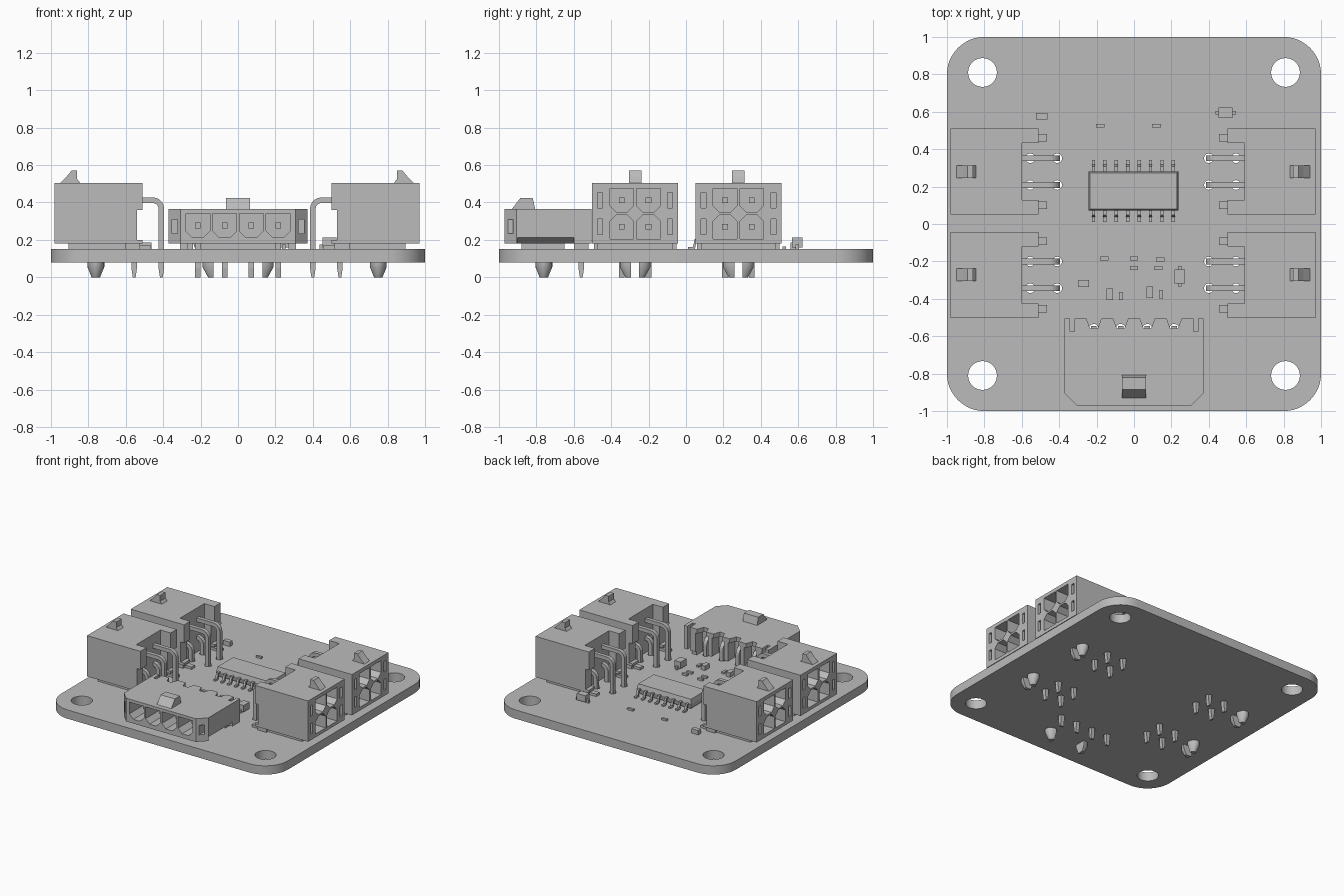
import bpy, bmesh, math
from mathutils import Matrix

if "Cube" in bpy.data.objects:
    bpy.data.objects.remove(bpy.data.objects["Cube"], do_unlink=True)

grey = bpy.data.materials.new("plain grey")
grey.use_nodes = True
grey.diffuse_color = (0.5, 0.5, 0.5, 1)
grey.node_tree.nodes["Principled BSDF"].inputs["Base Color"].default_value = (0.5, 0.5, 0.5, 1)


def loft(name, rings):
    """Solid through a list of equal-sized rings."""
    bm = bmesh.new()
    loops = [[bm.verts.new(p) for p in ring] for ring in rings]
    n = len(loops[0])
    for a, b in zip(loops, loops[1:]):
        for i in range(n):
            bm.faces.new((a[i], a[(i + 1) % n], b[(i + 1) % n], b[i]))
    bm.faces.new(loops[0])
    bm.faces.new(loops[-1])
    bmesh.ops.recalc_face_normals(bm, faces=bm.faces)
    mesh = bpy.data.meshes.new(name)
    bm.to_mesh(mesh)
    bm.free()
    mesh.materials.append(grey)
    obj = bpy.data.objects.new(name, mesh)
    bpy.context.collection.objects.link(obj)
    return obj


def prism(name, pts, axis, lo, hi):
    put = {"x": lambda p, t: (t, p[0], p[1]),
           "y": lambda p, t: (p[0], t, p[1]),
           "z": lambda p, t: (p[0], p[1], t)}[axis]
    return loft(name, [[put(p, t) for p in pts] for t in (lo, hi)])


def box(name, x0, x1, y0, y1, z0, z1):
    return prism(name, [(x0, y0), (x1, y0), (x1, y1), (x0, y1)], "z", z0, z1)


def arc(cx, cy, r, a0, a1, n):
    angles = [math.radians(a0 + (a1 - a0) * i / n) for i in range(n + 1)]
    return [(cx + r * math.cos(a), cy + r * math.sin(a)) for a in angles]


def disc(name, x, y, r, n):
    return prism(name, arc(x, y, r, 0, 360, n)[:-1], "z", -0.1, 0.3)


def cut(obj, cutters):
    """Subtract every cutter and keep the plain result."""
    for c in cutters:
        c.hide_render = True
        mod = obj.modifiers.new("cut", "BOOLEAN")
        mod.object, mod.operation, mod.solver = c, "DIFFERENCE", "EXACT"
    bpy.context.view_layer.update()
    result = obj.evaluated_get(bpy.context.evaluated_depsgraph_get())
    mesh = bpy.data.meshes.new_from_object(result)
    obj.modifiers.clear()
    obj.data = mesh
    for c in cutters:
        bpy.data.objects.remove(c, do_unlink=True)


def smooth(obj):
    obj.data.shade_smooth()
    obj.data.set_sharp_from_angle(angle=math.radians(30))


def cavity(y, z, flip):
    """Square socket with two cut corners."""
    h, c = 0.064, 0.035
    pts = [(-h, h), (h, h), (h, c - h), (h - c, -h), (c - h, -h), (-h, c - h)]
    return prism("socket_cutter", [(y + a, z + b * flip) for a, b in pts], "x", 0.63, 1.1)


def bent_pin(name, y, z, bend):
    """Contact pin: along the socket, round the bend and down through the board."""
    t, r = 0.015, 0.045
    cx, cz = bend + r, z - r
    pts = [(0.87, z + t)] + arc(cx, cz, r + t, 90, 180, 5)
    pts += [(bend - t, 0.05), (bend - t / 2, 0), (bend + t / 2, 0), (bend + t, 0.05)]
    pts += arc(cx, cz, r - t, 180, 90, 5) + [(0.87, z - t)]
    return prism(name, pts, "y", y - t, y + t)


def half_peg(name, x, y, side):
    """D-shaped half of a split snap peg with a barb."""
    outline = arc(0, 0, 1, 0, 180, 12)
    rings = [[(x + a * 0.045 * s, y + side * b * 0.06 * s, z) for a, b in outline]
             for z, s in ((0.18, 0.7), (0.09, 0.75), (0.08, 1), (0.055, 1), (0, 0.5))]
    obj = loft(name, rings)
    smooth(obj)
    return obj


PITCH = 0.0715

# Side connector, built facing +x
side_body = box("side_connector_body", 0.505, 0.975, -0.23, 0.23, 0.18, 0.505)
cutters = [box("recess_cutter", 0.4, 0.595, -0.153, 0.153, 0.1, 0.6),
           box("back_step_cutter", 0.4, 0.535, -0.3, 0.3, 0.2, 0.36)]
for s in (-1, 1):
    for z, flip in ((0.27, -1), (0.412, 1)):
        cutters.append(cavity(s * PITCH, z, flip))
        cutters.append(box("slot_cutter", 0.85, 1.1, s * 0.187 - 0.013, s * 0.187 + 0.013, z - 0.042, z + 0.042))
cut(side_body, cutters)
side_parts = [side_body,
              box("side_connector_base", 0.6, 0.9, -0.2, 0.2, 0.15, 0.181),
              prism("side_connector_latch",
                    [(0.835, 0.5), (0.855, 0.525), (0.855, 0.57), (0.885, 0.57), (0.91, 0.54), (0.95, 0.5)],
                    "y", -0.033, 0.033)]
for s in (-1, 1):
    side_parts += [box("side_connector_foot", 0.46, 0.54, s * 0.18 - 0.02, s * 0.18 + 0.02, 0.15, 0.17),
                   box("side_connector_leg", 0.52, 0.6, s * 0.2 - 0.02, s * 0.2 + 0.02, 0.15, 0.185),
                   half_peg("side_connector_peg", 0.755, s * 0.022, s),
                   bent_pin("upper_pin", s * PITCH, 0.412, 0.405),
                   bent_pin("lower_pin", s * PITCH, 0.27, 0.55)]

# Front connector, built facing +x and turned later
front_body = prism("front_connector_body",
                   [(0.505, -0.372), (0.905, -0.372), (0.97, -0.307), (0.97, 0.307), (0.905, 0.372), (0.505, 0.372)],
                   "z", 0.18, 0.365)
cutters = []
columns = [PITCH * k for k in (-3, -1, 1, 3)]
for y in columns:
    cutters += [cavity(y, 0.277, 1),
                box("bay_cutter", 0.4, 0.595, y - 0.055, y + 0.055, 0.1, 0.33),
                prism("notch_cutter", [(0.45, y - 0.06), (0.56, y - 0.02), (0.56, y + 0.02), (0.45, y + 0.06)],
                      "z", 0.3, 0.5)]
for s in (-1, 1):
    cutters += [box("rear_slot_cutter", 0.4, 0.575, s * 0.33 - 0.012, s * 0.33 + 0.012, 0.1, 0.5),
                box("side_slot_cutter", 0.87, 1.1, s * 0.338 - 0.014, s * 0.338 + 0.014, 0.235, 0.31),
                prism("undercut_cutter", [(s * 0.4, 0.235), (s * 0.4, 0.1), (s * 0.29, 0.1), (s * 0.33, 0.178)],
                      "x", 0.6, 0.9)]
cut(front_body, cutters)
front_parts = [front_body,
               prism("front_connector_latch",
                     [(0.805, 0.36), (0.82, 0.425), (0.885, 0.425), (0.935, 0.36)], "y", -0.063, 0.063)]
for s in (-1, 1):
    front_parts += [box("front_connector_foot", 0.52, 0.6, s * 0.29 - 0.02, s * 0.29 + 0.02, 0.15, 0.2),
                    half_peg("front_connector_peg", 0.76, s * 0.13, s)]
front_parts.append(box("front_connector_base", 0.65, 0.88, -0.2, 0.2, 0.15, 0.181))
front_parts += [bent_pin("front_pin", y, 0.277, 0.56) for y in columns]

# Place the connectors and note where their pins pass the board
drills = []


def place(parts, matrices, holes):
    for m in matrices:
        for part in parts:
            obj = part if m is matrices[0] else part.copy()
            if obj is not part:
                bpy.context.collection.objects.link(obj)
            obj.matrix_world = m
        drills.extend((m @ Matrix.Translation((x, y, 0))).translation for x, y in holes)


place(side_parts,
      [Matrix.Translation((-0.005, y, 0)) @ Matrix.Rotation(a, 4, "Z") for y in (0.28, -0.272) for a in (0, math.pi)],
      [(x, s * PITCH) for x in (0.405, 0.55) for s in (-1, 1)])
place(front_parts, [Matrix.Rotation(-math.pi / 2, 4, "Z")], [(0.56, y) for y in columns])

# Circuit board with mounting holes and drilled pin holes
outline = []
for k, (sx, sy) in enumerate(((1, 1), (-1, 1), (-1, -1), (1, -1))):
    outline += arc(sx * 0.8, sy * 0.8, 0.2, 90 * k, 90 * k + 90, 12)
board = prism("board", outline, "z", 0.08, 0.15)
cut(board, [disc("hole_cutter", x, y, 0.077, 32) for x in (-0.81, 0.81) for y in (-0.81, 0.81)]
    + [disc("drill_cutter", p.x, p.y, 0.026, 12) for p in drills])
smooth(board)

# Chip with gull-wing leads
CX, CY = -0.003, 0.177
chip_rings = [[(CX + a * w, CY + b * d, z) for a, b in ((-1, -1), (1, -1), (1, 1), (-1, 1))]
              for z, w, d in ((0.16, 0.23, 0.097), (0.2, 0.24, 0.105), (0.235, 0.232, 0.097))]
loft("chip_body", chip_rings)
for i in range(8):
    x = CX + (i - 3.5) * 0.061
    for s in (-1, 1):
        lead = [(0.09, 0.205), (0.13, 0.205), (0.14, 0.163), (0.165, 0.163),
                (0.165, 0.15), (0.13, 0.15), (0.12, 0.193), (0.09, 0.193)]
        prism("chip_lead", [(CY + s * a, z) for a, z in lead], "x", x - 0.009, x + 0.009)

# Small surface parts: centre and size in plan
chips = [(-0.18, 0.525, 0.045, 0.018), (0.12, 0.525, 0.05, 0.018), (-0.16, -0.185, 0.045, 0.02),
         (0, -0.185, 0.045, 0.02), (0.14, -0.19, 0.045, 0.02), (0, -0.235, 0.045, 0.02),
         (0.13, -0.237, 0.045, 0.02), (-0.07, -0.385, 0.02, 0.045), (0.145, -0.375, 0.02, 0.045)]
blocks = [(-0.493, 0.576, 0.06, 0.035), (-0.27, -0.318, 0.06, 0.035),
          (-0.13, -0.375, 0.035, 0.06), (0.085, -0.365, 0.035, 0.06)]
diodes = [(0.49, 0.595, 0.075, 0.055), (0.245, -0.28, 0.055, 0.075)]
for name, group, z0, z1 in (("small_chip", chips, 0.15, 0.165), ("small_block", blocks, 0.15, 0.185),
                            ("diode_body", diodes, 0.16, 0.212)):
    for x, y, w, d in group:
        box(name, x - w / 2, x + w / 2, y - d / 2, y + d / 2, z0, z1)
for x, y, w, d in diodes:
    lx, ly = (0.055, 0.009) if w > d else (0.009, 0.055)
    box("diode_leads", x - lx, x + lx, y - ly, y + ly, 0.15, 0.175)
